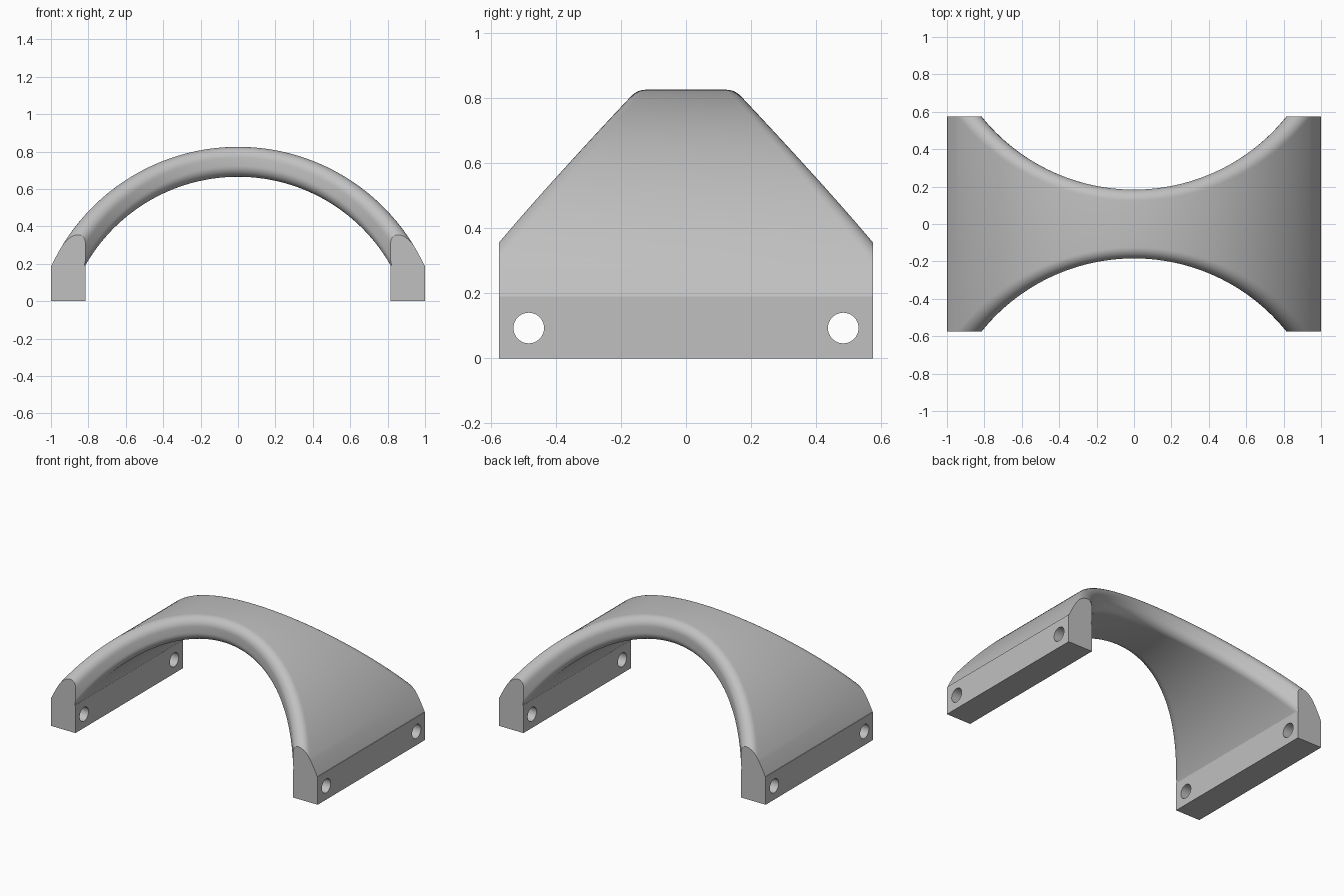
import bpy, bmesh
from math import sin, cos, pi, sqrt, radians
from mathutils import Vector

if "Cube" in bpy.data.objects:
    bpy.data.objects.remove(bpy.data.objects["Cube"])

HALF_WIDTH = 0.575
LEG_TOP, LEG_INNER = 0.19, 0.816
AXIS_Z, R_OUT, R_IN = -0.275, 1.10, 0.94      # arch cylinder
CUT_Y, CUT_R = 1.23, 1.046                    # round side cutouts
FILLET = 0.06
SWEEP, STEPS, ARC = radians(72), 120, 10

grey = bpy.data.materials.new("grey")
grey.use_nodes = True
colour = (0.53, 0.53, 0.53, 1)
grey.diffuse_color = colour
grey.node_tree.nodes["Principled BSDF"].inputs["Base Color"].default_value = colour


def finish(obj):
    """Give the part its colour and smooth shading with sharp edges."""
    obj.data.materials.clear()
    obj.data.materials.append(grey)
    bpy.ops.object.select_all(action='DESELECT')
    bpy.context.view_layer.objects.active = obj
    obj.select_set(True)
    bpy.ops.object.shade_smooth_by_angle(angle=radians(25))


def edge_round(angle, radius, side):
    """Arc of a ball rolling between the arch surface and the cutout wall."""
    x, z = radius * sin(angle), AXIS_Z + radius * cos(angle)
    reach = CUT_R + FILLET
    y = CUT_Y - sqrt(reach ** 2 - x ** 2)
    to_arch = side * Vector((sin(angle), 0, cos(angle)))
    to_wall = Vector((-x, CUT_Y - y, 0)) / reach
    return [Vector((x, y, z)) + FILLET * to_arch.slerp(to_wall, i / ARC)
            for i in range(ARC + 1)]


# Arch: rounded section swept along the curve, narrowing to the middle
bm = bmesh.new()
rings = []
for s in range(STEPS + 1):
    a = SWEEP * (2 * s / STEPS - 1)
    half = edge_round(a, R_OUT - FILLET, 1) + edge_round(a, R_IN + FILLET, -1)[::-1]
    ring = half + [Vector((p.x, -p.y, p.z)) for p in reversed(half)]
    rings.append([bm.verts.new(p) for p in ring])
for r0, r1 in zip(rings, rings[1:]):
    for i in range(len(r0)):
        j = (i + 1) % len(r0)
        bm.faces.new((r0[i], r0[j], r1[j], r1[i]))
bm.faces.new(rings[0])
bm.faces.new(rings[-1])

# Trim the arch square at front, back and leg height
for co, no in (((0, HALF_WIDTH, 0), (0, 1, 0)),
               ((0, -HALF_WIDTH, 0), (0, -1, 0)),
               ((0, 0, LEG_TOP), (0, 0, -1))):
    cut = bmesh.ops.bisect_plane(bm, geom=bm.verts[:] + bm.edges[:] + bm.faces[:],
                                 plane_co=co, plane_no=no, clear_outer=True)
    edges = [e for e in cut["geom_cut"] if isinstance(e, bmesh.types.BMEdge)]
    bmesh.ops.edgeloop_fill(bm, edges=edges)
bmesh.ops.recalc_face_normals(bm, faces=bm.faces[:])
mesh = bpy.data.meshes.new("arch")
bm.to_mesh(mesh)
bm.free()
arch = bpy.data.objects.new("arch", mesh)
bpy.context.collection.objects.link(arch)
finish(arch)

# Legs: straight bars, each with two cross holes
for name, side in (("left_leg", 1), ("right_leg", -1)):
    mid = side * (1 + LEG_INNER) / 2
    bpy.ops.mesh.primitive_cube_add(size=1, location=(mid, 0, LEG_TOP / 2))
    leg = bpy.context.object
    leg.name = name
    leg.scale = (1 - LEG_INNER, 2 * HALF_WIDTH, LEG_TOP)
    bpy.ops.object.transform_apply(location=True, scale=True)
    for y in (-0.483, 0.483):
        bpy.ops.mesh.primitive_cylinder_add(vertices=48, radius=0.047, depth=0.5,
                                            location=(mid, y, 0.093),
                                            rotation=(0, pi / 2, 0))
        drill = bpy.context.object
        drill.hide_render = True
        mod = leg.modifiers.new("hole", 'BOOLEAN')
        mod.operation, mod.solver, mod.object = 'DIFFERENCE', 'EXACT', drill
        bpy.context.view_layer.objects.active = leg
        bpy.ops.object.modifier_apply(modifier=mod.name)
        bpy.data.objects.remove(drill)
    finish(leg)
